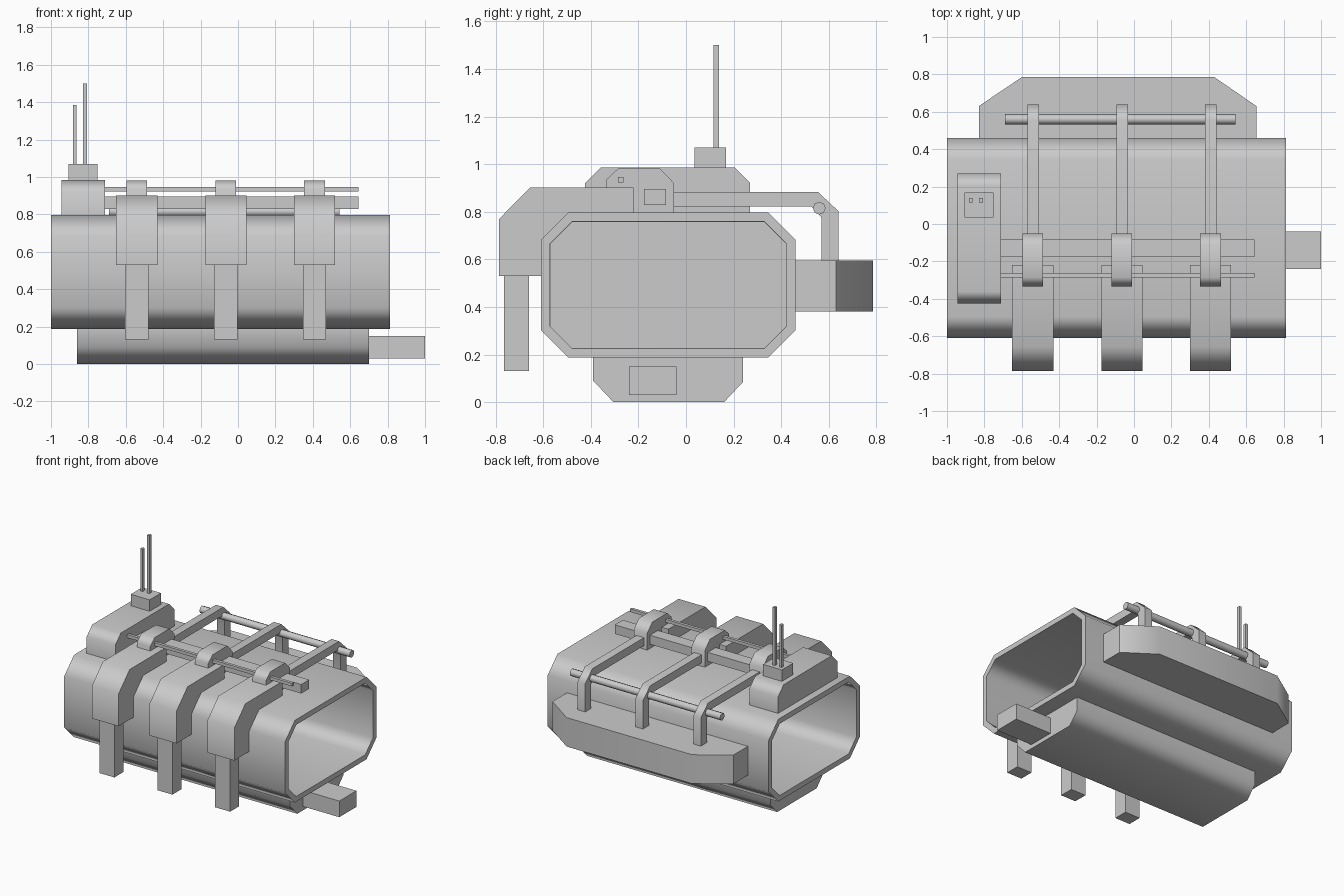
import bpy, bmesh, math

if "Cube" in bpy.data.objects:
    bpy.data.objects.remove(bpy.data.objects["Cube"])


def finish(bm, name):
    bmesh.ops.recalc_face_normals(bm, faces=bm.faces)
    me = bpy.data.meshes.new(name)
    bm.to_mesh(me)
    bm.free()
    ob = bpy.data.objects.new(name, me)
    bpy.context.collection.objects.link(ob)
    bpy.ops.object.select_all(action='DESELECT')
    ob.select_set(True)
    bpy.context.view_layer.objects.active = ob
    bpy.ops.object.shade_smooth_by_angle(angle=math.radians(50))
    wn = ob.modifiers.new("weighted_normals", 'WEIGHTED_NORMAL')
    wn.keep_sharp = True
    return ob


def prism(name, pts, a, b, axis='X', recess=0.0):
    """Extrude a profile (y,z along X, or x,y along Z) from a to b."""
    bm = bmesh.new()
    place = (lambda p: (a, p[0], p[1])) if axis == 'X' else (lambda p: (p[0], p[1], a))
    face = bm.faces.new([bm.verts.new(place(p)) for p in pts])
    ext = bmesh.ops.extrude_face_region(bm, geom=[face], use_keep_orig=True)
    moved = [g for g in ext['geom'] if isinstance(g, bmesh.types.BMVert)]
    bmesh.ops.translate(bm, verts=moved, vec=(b - a, 0, 0) if axis == 'X' else (0, 0, b - a))
    bmesh.ops.recalc_face_normals(bm, faces=bm.faces)
    if recess:
        for end in [f for f in bm.faces if len(f.verts) == len(pts)]:
            bmesh.ops.inset_region(bm, faces=[end], thickness=0.042)
            bmesh.ops.inset_region(bm, faces=[end], thickness=0.001, depth=-recess)
    return finish(bm, name)


def box(name, x0, x1, y0, y1, z0, z1):
    return prism(name, [(y0, z0), (y1, z0), (y1, z1), (y0, z1)], x0, x1)


# Main octagonal hull with deep hollow ends
c, lo, hi = 0.115, 0.187, 0.797
prism("hull", [(-0.61 + c, lo), (0.46 - c, lo), (0.46, lo + c), (0.46, hi - c),
               (0.46 - c, hi), (-0.61 + c, hi), (-0.61, hi - c), (-0.61, lo + c)],
      -1.0, 0.814, recess=0.6)

# Keel and its end outlet
prism("keel", [(-0.39, 0.2), (-0.39, 0.09), (-0.305, 0.0), (0.16, 0.0), (0.24, 0.085), (0.24, 0.2)],
      -0.86, 0.70)
box("outlet", 0.68, 1.0, -0.24, -0.04, 0.03, 0.15)

# Rear side pod, tapered in plan
prism("side_pod", [(-0.83, 0.44), (0.655, 0.44), (0.655, 0.63), (0.43, 0.785),
                   (-0.60, 0.785), (-0.83, 0.63)], 0.38, 0.595, axis='Z')

# Cabinet with antenna mount and two antennas
prism("cabinet", [(-0.425, 0.78), (0.27, 0.78), (0.27, 0.92), (0.205, 0.985),
                  (-0.36, 0.985), (-0.425, 0.92)], -0.945, -0.71)
box("antenna_mount", -0.905, -0.75, 0.035, 0.168, 0.97, 1.07)
for i, (x, top) in enumerate([(-0.873, 1.385), (-0.818, 1.50)]):
    box(f"antenna_{i}", x - 0.01, x + 0.01, 0.115, 0.139, 1.05, top)

# Three repeated clamp sets
for i, x in enumerate([-0.541, -0.065, 0.409]):
    prism(f"clamp_{i}", [(-0.785, 0.53), (-0.785, 0.77), (-0.655, 0.902), (-0.22, 0.902),
                         (-0.22, 0.785), (-0.49, 0.785), (-0.60, 0.675), (-0.60, 0.53)],
          x - 0.11, x + 0.11)
    box(f"clamp_finger_{i}", x - 0.062, x + 0.062, -0.765, -0.66, 0.13, 0.55)
    prism(f"bracket_{i}", [(-0.335, 0.78), (-0.05, 0.78), (-0.05, 0.92), (-0.11, 0.982),
                           (-0.285, 0.982), (-0.335, 0.935)], x - 0.055, x + 0.055)
    prism(f"rear_arm_{i}", [(-0.07, 0.883), (0.555, 0.883), (0.64, 0.803), (0.64, 0.57),
                            (0.57, 0.57), (0.57, 0.775), (0.525, 0.823), (-0.07, 0.823)],
          x - 0.029, x + 0.033)

# Rails running lengthwise through the clamps
box("thick_rail", -0.72, 0.643, -0.177, -0.083, 0.828, 0.895)
box("thin_rail", -0.72, 0.643, -0.285, -0.263, 0.922, 0.945)
r = 0.027
prism("rear_rail", [(0.56 + r * math.cos(k * math.pi / 4), 0.815 + r * math.sin(k * math.pi / 4))
                    for k in range(8)], -0.69, 0.543)
